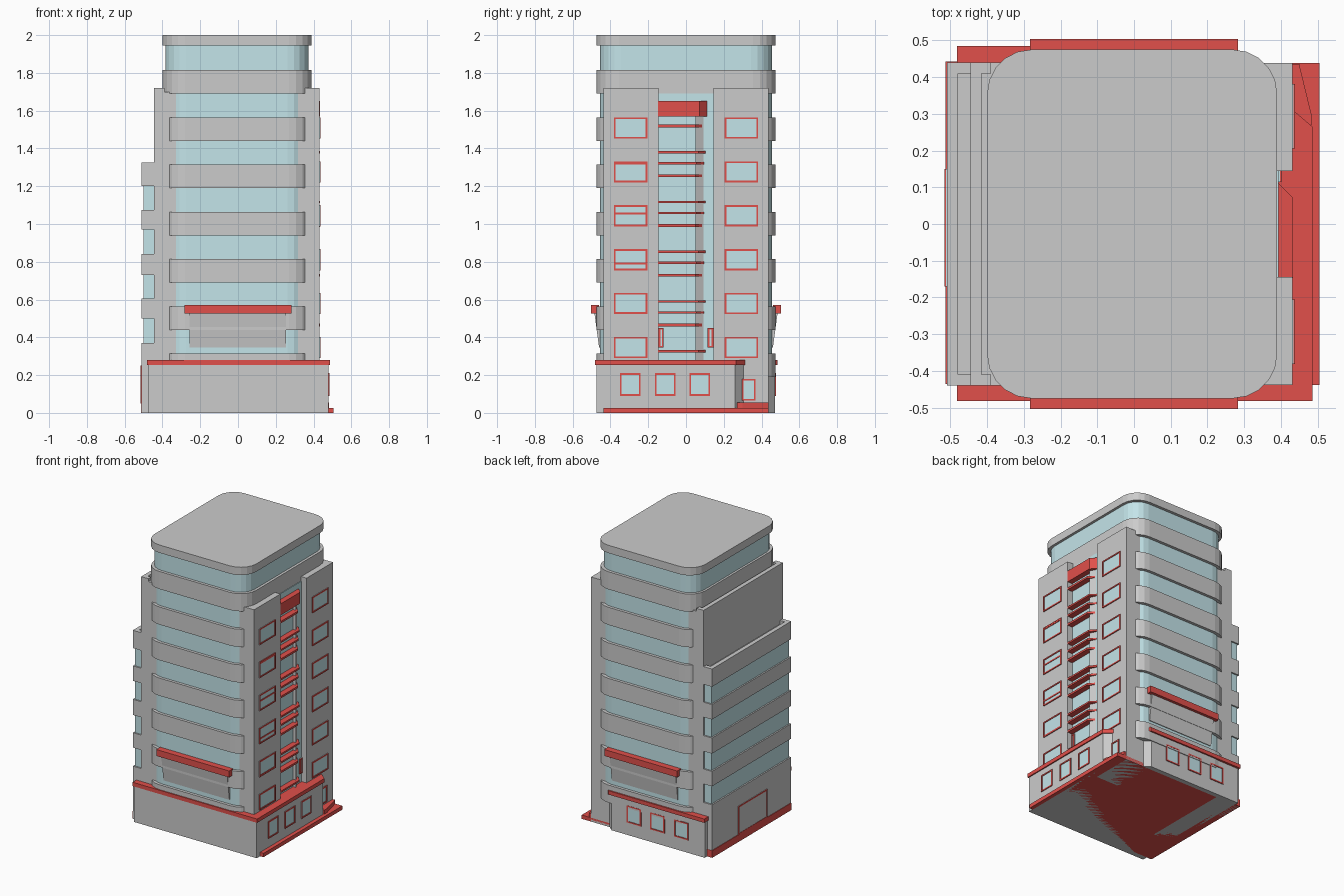
import bpy, bmesh, math

if "Cube" in bpy.data.objects:
    bpy.data.objects.remove(bpy.data.objects["Cube"])


def mat(name, col):
    m = bpy.data.materials.new(name)
    m.diffuse_color = (*col, 1)
    m.use_nodes = True
    m.node_tree.nodes["Principled BSDF"].inputs["Base Color"].default_value = m.diffuse_color
    return m


RED = mat("red_trim", (0.75, 0.08, 0.07))
GLASS = mat("blue_glass", (0.55, 0.78, 0.82))


def prism(name, pts, z0, z1, m=None):
    """Extrude an xy outline from z0 to z1."""
    bm = bmesh.new()
    f = bm.faces.new([bm.verts.new((x, y, z0)) for x, y in pts])
    r = bmesh.ops.extrude_face_region(bm, geom=[f])
    for v in r["geom"]:
        if isinstance(v, bmesh.types.BMVert):
            v.co.z = z1
    bmesh.ops.recalc_face_normals(bm, faces=bm.faces)
    me = bpy.data.meshes.new(name)
    bm.to_mesh(me)
    bm.free()
    ob = bpy.data.objects.new(name, me)
    bpy.context.collection.objects.link(ob)
    if m:
        me.materials.append(m)
    return ob


def box(name, x, y, z, m=None):
    return prism(name, [(x[0], y[0]), (x[1], y[0]), (x[1], y[1]), (x[0], y[1])], z[0], z[1], m)


def rounded(x0, x1, y, r, n=5):
    pts = []
    for cx, cy, a0 in ((x1 - r, y - r, 0), (x0 + r, y - r, 90), (x0 + r, r - y, 180), (x1 - r, r - y, 270)):
        for i in range(n + 1):
            a = math.radians(a0 + 90 * i / n)
            pts.append((cx + r * math.cos(a), cy + r * math.sin(a)))
    return pts


def window(name, axis, p, s, a, z, w=0.009):
    """Red frame and glass pane on a wall at p; s = outward sign, a and z = spans."""
    def part(n, u, v, d, m):
        t = sorted((p - 0.01 * s, p + d * s))
        if axis == "x":
            box(n, t, u, v, m)
        else:
            box(n, u, t, v, m)
    part(name + "_pane", a, z, 0.002, GLASS)
    for i in (0, 1):
        e = sorted((a[i], a[i] + (w if i == 0 else -w)))
        part(name + "_jamb", e, z, 0.006, RED)
        e = sorted((z[i], z[i] + (w if i == 0 else -w)))
        part(name + "_rail", a, e, 0.006, RED)


def parapet(name, x, y, z, t):
    box(name, (x[0], x[0] + t), y, z)
    box(name, (x[0] + t, x[1]), (y[0], y[0] + t), z)
    box(name, (x[0] + t, x[1]), (y[1] - t, y[1]), z)


# Main tower: glass core, grey floor bands, roof slab
prism("glass_core", rounded(-0.385, 0.372, 0.455, 0.11), 0.2, 1.96, GLASS)
for i in range(7):
    z = 0.19 + 0.25 * i
    prism("floor_band", rounded(-0.40, 0.39, 0.475, 0.12), z, z + 0.124)
prism("roof_slab", rounded(-0.40, 0.39, 0.475, 0.12), 1.945, 2.0)

# Left side: tall wing and lower banded wing with parapets
box("left_wing", (-0.445, -0.32), (-0.44, 0.44), (0, 1.70))
parapet("left_wing_parapet", (-0.445, -0.39), (-0.44, 0.44), (1.70, 1.72), 0.03)
box("left_low_glass", (-0.50, -0.43), (-0.43, 0.43), (0.3, 1.25), GLASS)
for z in ((0, 0.37), (0.50, 0.605), (0.73, 0.84), (0.97, 1.075), (1.20, 1.30)):
    box("left_low_band", (-0.51, -0.43), (-0.44, 0.44), z)
parapet("left_low_parapet", (-0.51, -0.44), (-0.44, 0.44), (1.30, 1.325), 0.03)
window("left_door_frame", "x", -0.51, -1, (-0.17, 0.15), (0.05, 0.25))
box("left_door_panel", (-0.514, -0.50), (-0.161, 0.141), (0.05, 0.241))

# Right side: two towers with framed windows
for s in (-1, 1):
    y = sorted((0.145 * s, 0.438 * s))
    box("right_wing", (0.25, 0.432), y, (0, 1.72))
    for i in range(6):
        z = 0.29 + 0.2325 * i
        window("wing_window", "x", 0.432, 1, sorted((0.205 * s, 0.382 * s)), (z, z + 0.112))
for z in (1.32, 1.055, 0.79, 0.53):
    box("window_bar", (0.425, 0.437), (-0.38, -0.207), (z - 0.005, z + 0.005), RED)

# Recess between towers: glass, chamfered pillar, balcony plates, red cap
box("recess_glass", (0.3, 0.394), (-0.15, 0.15), (0.25, 1.69), GLASS)
prism("recess_pillar", [(0.38, 0.05), (0.415, 0.05), (0.39, 0.1), (0.38, 0.1)], 0.28, 1.6)


def balcony(name, ye, z0, z1):
    prism(name, [(0.385, -0.147), (0.433, -0.147), (0.433, ye - 0.045), (0.388, ye), (0.385, ye)], z0, z1, RED)


for i in range(5):
    d = 0.2635 * i
    balcony("balcony_slab", 0.095, 0.458 + d, 0.472 + d)
    balcony("balcony_top_rail", 0.11, 0.32 + d, 0.332 + d)
    if i:
        balcony("balcony_mid_rail", 0.10, 0.262 + d, 0.274 + d)
balcony("recess_cap", 0.117, 1.57, 1.65)
for y in ((-0.145, -0.118), (0.115, 0.145)):
    window("recess_window", "x", 0.396, 1, y, (0.345, 0.45))

# Podium with red ledge, chamfered at the right and back ends
prism("podium", [(-0.475, -0.475), (0.478, -0.475), (0.478, 0.26), (0.43, 0.305), (0.43, 0.435),
                 (0.29, 0.435), (0.25, 0.47), (-0.475, 0.47)], 0, 0.255)
prism("podium_ledge", [(-0.482, -0.482), (0.486, -0.482), (0.486, 0.265), (0.43, 0.313), (0.43, 0.43),
                       (0.31, 0.43), (0.265, 0.485), (-0.482, 0.485)], 0.253, 0.28, RED)
for c in (-0.295, -0.11, 0.073):
    window("podium_side_window", "x", 0.478, 1, (c - 0.055, c + 0.055), (0.09, 0.21))
    window("podium_back_window", "y", 0.47, 1, (c - 0.055, c + 0.055), (0.09, 0.21))
window("entrance_door", "x", 0.432, 1, (0.295, 0.368), (0.065, 0.18))

# Red ground plates and entrance step
box("ground_plate", (-0.475, 0.505), (-0.438, 0.438), (0, 0.027), RED)
box("left_ground_plate", (-0.514, -0.47), (-0.436, 0.443), (0, 0.05), RED)
prism("entrance_step", [(0.42, 0.27), (0.483, 0.27), (0.483, 0.30), (0.45, 0.436), (0.42, 0.436)], 0.02, 0.055, RED)

# Front and back: red canopy with tapered grey panel beneath
for s in (-1, 1):
    box("canopy_bar", (-0.283, 0.283), sorted((0.46 * s, 0.504 * s)), (0.527, 0.572), RED)
    panel = box("tapered_panel", (-0.258, 0.255), sorted((0.44 * s, 0.485 * s)), (0.345, 0.53))
    for v in panel.data.vertices:
        if v.co.z < 0.4 and abs(v.co.y) > 0.46:
            v.co.y = 0.46 * s
